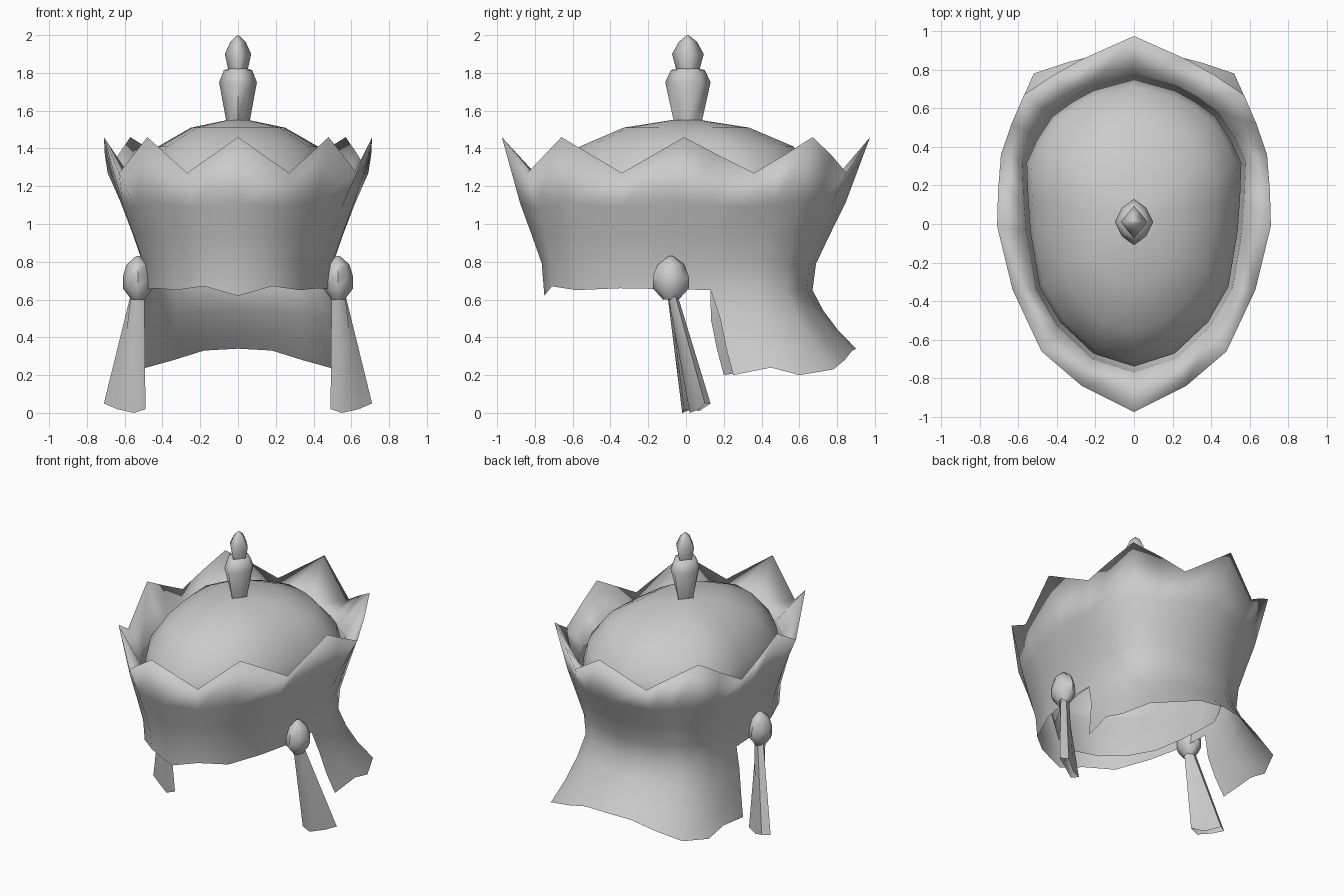
import bpy, math

if "Cube" in bpy.data.objects:
    bpy.data.objects.remove(bpy.data.objects["Cube"])

grey = bpy.data.materials.new("plain grey")
grey.diffuse_color = (0.6, 0.6, 0.6, 1)
grey.use_nodes = True
grey.node_tree.nodes["Principled BSDF"].inputs["Base Color"].default_value = grey.diffuse_color


def build(name, verts, faces, angle=60):
    me = bpy.data.meshes.new(name)
    me.from_pydata(verts, [], faces)
    me.materials.append(grey)
    ob = bpy.data.objects.new(name, me)
    bpy.context.collection.objects.link(ob)
    bpy.ops.object.select_all(action='DESELECT')
    bpy.context.view_layer.objects.active = ob
    ob.select_set(True)
    bpy.ops.object.shade_smooth_by_angle(angle=math.radians(angle))
    return ob


def skin(rows, closed=True, start=0):
    """Faces between equally long rows, listed from bottom to top."""
    n = len(rows[0])
    return [(start + r * n + i, start + r * n + (i + 1) % n,
             start + (r + 1) * n + (i + 1) % n, start + (r + 1) * n + i)
            for r in range(len(rows) - 1) for i in range(n if closed else n - 1)]


def loft(name, rows, cap=False, angle=60):
    n = len(rows[0])
    faces = skin(rows)
    if cap:
        faces.append(tuple(range((len(rows) - 1) * n, len(rows) * n)))
    return build(name, [p for row in rows for p in row], faces, angle)


def mirror_ring(half):
    """Front-to-back right half, completed by its mirrored left half."""
    return half + [(-p[0], *p[1:]) for p in half[-2:0:-1]]


def lathe(name, profile, center, ky=1.0, angle=60):
    """Eight-sided turning; each row has height, radius and a diagonal squash."""
    rows = []
    for z, r, squash in profile:
        row = []
        for i in range(8):
            a, q = math.pi * i / 4, r * (squash if i % 2 else 1)
            row.append((center[0] + q * math.cos(a), center[1] + ky * q * math.sin(a), z))
        rows.append(row)
    return loft(name, rows, True, angle)


def mix(a, b, t):
    return a + (b - a) * t


# Crown band: eight points (p), valleys (v) and halfway columns (m)
kinds = "pvpvpmvmpmvp"
rim = [(0, -.975), (.27, -.84), (.48, -.66), (.63, -.34), (.71, -.01), (.705, .17),
       (.69, .36), (.635, .52), (.57, .67), (.42, .77), (.28, .85), (0, .975)]
hem = [(0, -.75, .62), (.18, -.71, .67), (.33, -.58, .65), (.43, -.35, .66),
       (.485, -.08, .655), (.49, .13, .65), (.49, .24, .65), (.47, .38, .65),
       (.42, .53, .65), (.32, .59, .65), (.22, .64, .65), (0, .67, .65)]
egg = [(0, -.77), (.22, -.7), (.4, -.53), (.51, -.34), (.56, -.04), (.573, .14),
       (.58, .33), (.52, .46), (.44, .58), (.33, .66), (.22, .72), (0, .78)]
levels = {"p": [(.79, .06), (.95, .31), (1.11, .57), (1.46, 1)],
          "v": [(.79, .06), (.94, .31), (1.09, .60), (1.27, 1)]}
levels["m"] = [((a[0] + b[0]) / 2, (a[1] + b[1]) / 2)
               for a, b in zip(levels["p"], levels["v"])]
rows = [mirror_ring(hem)]
for k in range(4):
    rows.append(mirror_ring([(mix(a[0], b[0], levels[c][k][1]),
                              mix(a[1], b[1], levels[c][k][1]), levels[c][k][0])
                             for a, b, c in zip(hem, rim, kinds)]))
# Inner slope from the rim down to the lining
rows.append(mirror_ring([(x, y, 1.16) for x, y in egg]))
verts = [p for row in rows for p in row]
faces = skin(rows)

# Neck guard: flared curtain hanging from the back of the band
low = [(.59, .22, .2), (.61, .45, .24), (.6, .6, .2), (.52, .78, .23),
       (.34, .84, .28), (.18, .88, .33), (0, .9, .34)]
guard = []
for drop, out in ((1, 1), (.68, .58), (.34, .24)):
    half = [(mix(a[0], b[0], out), mix(a[1], b[1], out), mix(a[2], b[2], drop))
            for a, b in zip(hem[5:], low)]
    row = half + [(-x, y, z) for x, y, z in half[-2::-1]]
    for i, dy in ((0, .03), (12, -.02)):
        x, y, z = row[i]
        row[i] = (x, y + dy, z)
    guard.append(row)
start = len(verts)
verts += [p for row in guard for p in row]
faces += skin(guard, False, start)
last = start + 2 * 13
faces += [(last + i, last + i + 1, 6 + i, 5 + i) for i in range(12)]
build("crown_band_and_neck_guard", verts, faces, 180)

# Lining inside the band, and the egg-shaped cap above it
lining = [(.68, .79), (.9, .87), (1.03, .96), (1.16, 1)]
dome = [(1.03, .95), (1.14, .96), (1.25, .92), (1.41, .73), (1.51, .43), (1.55, .1)]
for name, shape in (("lining", lining), ("cap_dome", dome)):
    loft(name, [[(x * s, y * s, z) for x, y in mirror_ring(egg)] for z, s in shape],
         cap=name == "cap_dome")

# Finial: stem and bud on top of the dome
lathe("finial_stem", [(1.5, .06, .72), (1.56, .065, .72), (1.75, .1, .88), (1.815, .075, .88),
                      (1.825, .04, .8)], (0, .01), 1.2, 70)
lathe("finial_bud", [(1.81, .05, .72), (1.9, .07, .72), (1.965, .04, .72),
                     (2.0, .003, .72)], (0, .01), 1.2, 180)

# Side tassels: knob with a splayed tail
tail_low = [(.49, 0, .02), (.55, -.01, 0), (.64, .04, .02), (.71, .07, .05),
            (.66, .1, .05), (.57, .04, .01)]
for side, s, dy in (("right", 1, .03), ("left", -1, -.01)):
    lathe(side + "_knob", [(.6, .035, .9), (.66, .08, .9), (.72, .08, .9), (.785, .06, .9),
                           (.83, .01, .9)], (s * .53, -.08), 1.2)
    foot = [(x, y + dy, z) for x, y, z in tail_low]
    neck = [(.53 + .04 * math.cos(a), -.075 + .025 * math.sin(a), .64)
            for a in (math.radians(210 + 60 * i) for i in range(6))]
    mid = [tuple(mix(a[k], b[k], .45) for k in range(3)) for a, b in zip(neck, foot)]
    ob = loft(side + "_tassel", [[(s * x, y, z) for x, y, z in r]
                                 for r in (foot, mid, neck)], angle=50)
    if s < 0:
        ob.data.flip_normals()
